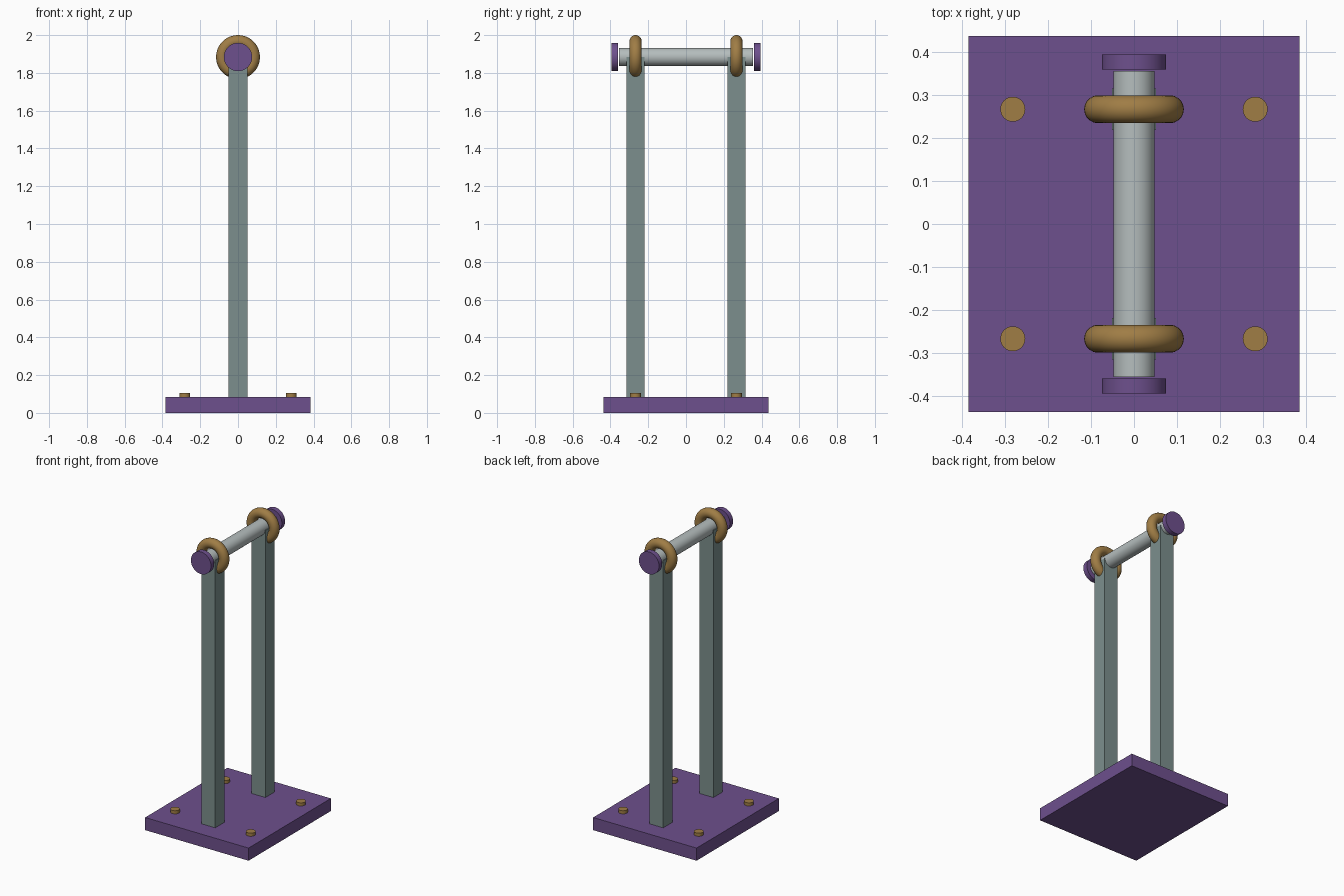
import bpy
from math import pi

if "Cube" in bpy.data.objects:
    bpy.data.objects.remove(bpy.data.objects["Cube"])


def material(name, color):
    m = bpy.data.materials.new(name)
    m.diffuse_color = (*color, 1)
    m.use_nodes = True
    m.node_tree.nodes["Principled BSDF"].inputs["Base Color"].default_value = m.diffuse_color
    return m


PURPLE = material("purple_paint", (0.155, 0.08, 0.266))
BRASS = material("brass", (0.35, 0.205, 0.06))
IRON = material("grey_green_iron", (0.2, 0.275, 0.266))
STEEL = material("pale_steel", (0.46, 0.51, 0.51))

AXIS_Z = 1.884
POST_Y = 0.267


def finish(name, mat, smooth=False):
    ob = bpy.context.object
    ob.name = name
    ob.data.materials.append(mat)
    if smooth:
        bpy.ops.object.shade_smooth_by_angle()
    return ob


def box(name, mat, center, size):
    bpy.ops.mesh.primitive_cube_add(size=1, location=center)
    ob = finish(name, mat)
    ob.scale = size
    bpy.ops.object.transform_apply(location=False, rotation=False, scale=True)


def cylinder(name, mat, center, radius, depth, along_y=False):
    bpy.ops.mesh.primitive_cylinder_add(
        vertices=32, radius=radius, depth=depth, location=center,
        rotation=(pi / 2 if along_y else 0, 0, 0))
    finish(name, mat, smooth=True)


# Base plate
box("base_plate", PURPLE, (0, 0, 0.0425), (0.77, 0.875, 0.085))

# Horizontal rod
cylinder("cross_rod", STEEL, (0, 0, AXIS_Z), 0.048, 0.712, along_y=True)

for side, s in (("front", -1), ("back", 1)):
    # Upright post, standing on the plate and reaching the rod axis
    box(f"{side}_post", IRON, (0, s * POST_Y, (0.085 + AXIS_Z) / 2),
        (0.102, 0.096, AXIS_Z - 0.085))

    # Ring bearing around the rod
    bpy.ops.mesh.primitive_torus_add(
        major_radius=0.0835, minor_radius=0.0325, major_segments=48,
        minor_segments=20, location=(0, s * POST_Y, AXIS_Z),
        rotation=(pi / 2, 0, 0))
    finish(f"{side}_ring", BRASS, smooth=True)

    # End cap
    cylinder(f"{side}_end_cap", PURPLE, (0, s * 0.377, AXIS_Z), 0.075, 0.034,
             along_y=True)

    # Plate bolts
    for hand, t in (("left", -1), ("right", 1)):
        cylinder(f"{side}_{hand}_bolt", BRASS,
                 (t * 0.282, s * POST_Y, 0.09), 0.029, 0.032)
